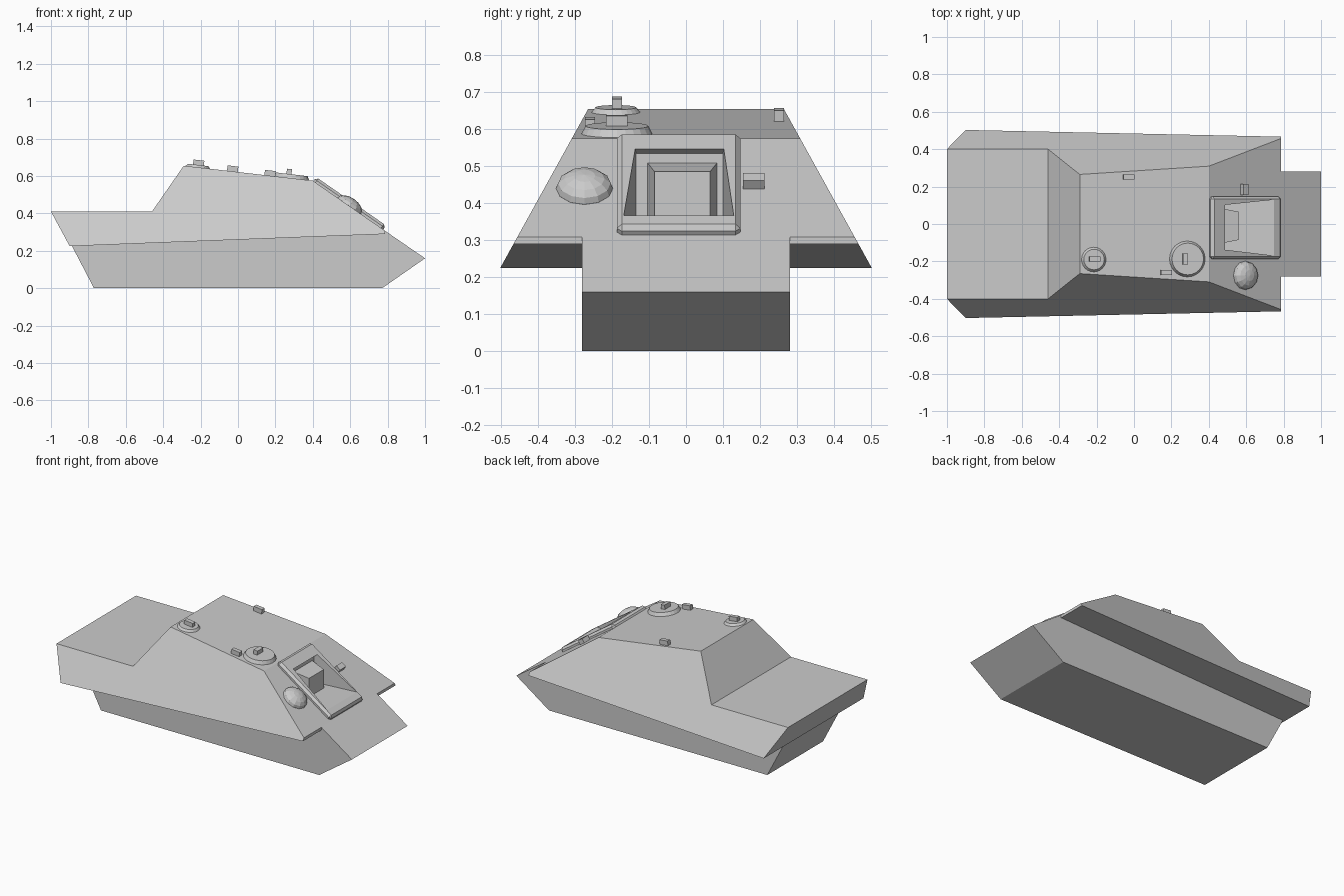
import bpy, bmesh, math
from mathutils import Matrix, Vector

if "Cube" in bpy.data.objects:
    bpy.data.objects.remove(bpy.data.objects["Cube"])


def finish(name, bm, mat=None):
    if mat:
        bmesh.ops.transform(bm, matrix=mat, verts=bm.verts)
    bmesh.ops.recalc_face_normals(bm, faces=bm.faces)
    me = bpy.data.meshes.new(name)
    bm.to_mesh(me)
    bm.free()
    ob = bpy.data.objects.new(name, me)
    bpy.context.collection.objects.link(ob)
    return ob


def loft(name, a, b):
    # solid between two matching outlines
    bm = bmesh.new()
    va, vb = [[bm.verts.new(p) for p in s] for s in (a, b)]
    bm.faces.new(va)
    bm.faces.new(vb[::-1])
    for i in range(len(va)):
        j = (i + 1) % len(va)
        bm.faces.new((va[i], vb[i], vb[j], va[j]))
    return finish(name, bm)


def box(name, size, mat, bevel=0):
    bm = bmesh.new()
    bmesh.ops.create_cube(bm, size=1)
    bmesh.ops.scale(bm, vec=size, verts=bm.verts)
    if bevel:
        bmesh.ops.bevel(bm, geom=bm.edges[:], offset=bevel, segments=1, affect='EDGES')
    return finish(name, bm, mat)


def rect(x, y0, y1, z0, z1):
    return [(x, y0, z0), (x, y1, z0), (x, y1, z1), (x, y0, z1)]


# placement on the sloped roof and front plate
def roof(x, y, h):
    return (Matrix.Translation((x, y, 0.655 - (x + 0.29) * 0.116))
            @ Matrix.Rotation(math.atan(0.116), 4, 'Y') @ Matrix.Translation((0, 0, h)))


def plate(x, y, h):
    return (Matrix.Translation((x, y, 0.575 - (x - 0.4) * 0.692))
            @ Matrix.Rotation(math.atan(0.692), 4, 'Y') @ Matrix.Translation((0, 0, h)))


# lower hull
low = [(-0.77, 0), (0.77, 0), (1, 0.16), (0.785, 0.308), (0.70, 0.30), (-0.89, 0.23)]
loft("lower_hull", *[[(x, s * 0.281, z) for x, z in low] for s in (-1, 1)])

# upper hull with sloped sides
up = [(-0.9, 0.225), (0.785, 0.29), (0.785, 0.308), (0.4, 0.575),
      (-0.29, 0.655), (-0.46, 0.41), (-1, 0.41)]
hull = loft("upper_hull", *[[(x, s * (0.5 - (z - 0.23) * 0.553), z) for x, z in up]
                            for s in (-1, 1)])

# gun port frame with a pit cut through frame and hull
frame = box("gun_port_frame", (0.455, 0.335, 0.06), plate(0.59, -0.02, -0.004), 0.014)
cutter = loft("port_cutter", rect(0.465, -0.135, 0.10, 0.366, 0.535),
              rect(0.80, -0.175, 0.135, 0.366, 0.70))
cutter.hide_render = True
for ob in (hull, frame):
    m = ob.modifiers.new("port", 'BOOLEAN')
    m.operation, m.solver, m.object = 'DIFFERENCE', 'EXACT', cutter
    bpy.context.view_layer.objects.active = ob
    bpy.ops.object.modifier_apply(modifier=m.name)
bpy.data.objects.remove(cutter)

# gun block inside the port
loft("gun_block", rect(0.46, -0.105, 0.085, 0.36, 0.51),
     rect(0.56, -0.085, 0.065, 0.36, 0.485))

# machine gun dome
bm = bmesh.new()
bmesh.ops.create_uvsphere(bm, u_segments=12, v_segments=8, radius=1)
bmesh.ops.scale(bm, vec=(0.077, 0.077, 0.045), verts=bm.verts)
finish("gun_dome", bm, plate(0.595, -0.275, 0))

# roof hatches
for name, x, y, r, h in (("rear_hatch", -0.215, -0.19, 0.066, 0.013),
                         ("commander_hatch", 0.285, -0.187, 0.096, 0.021)):
    bm = bmesh.new()
    bmesh.ops.create_cone(bm, cap_ends=True, segments=24, radius1=r,
                          radius2=r - 0.011, depth=h)
    finish(name, bm, roof(x, y, h / 2))

# periscopes and driver's vision block
for name, x, y, sx, sy, h in (("rear_periscope", -0.213, -0.187, 0.058, 0.027, 0.026),
                              ("commander_periscope", 0.27, -0.187, 0.027, 0.058, 0.035),
                              ("side_periscope", 0.17, -0.26, 0.058, 0.027, 0.015),
                              ("left_periscope", -0.03, 0.252, 0.058, 0.027, 0.016)):
    box(name, (sx, sy, 0.034), roof(x, y, h - 0.004))
box("vision_block", (0.034, 0.058, 0.04), plate(0.583, 0.184, 0.008))
